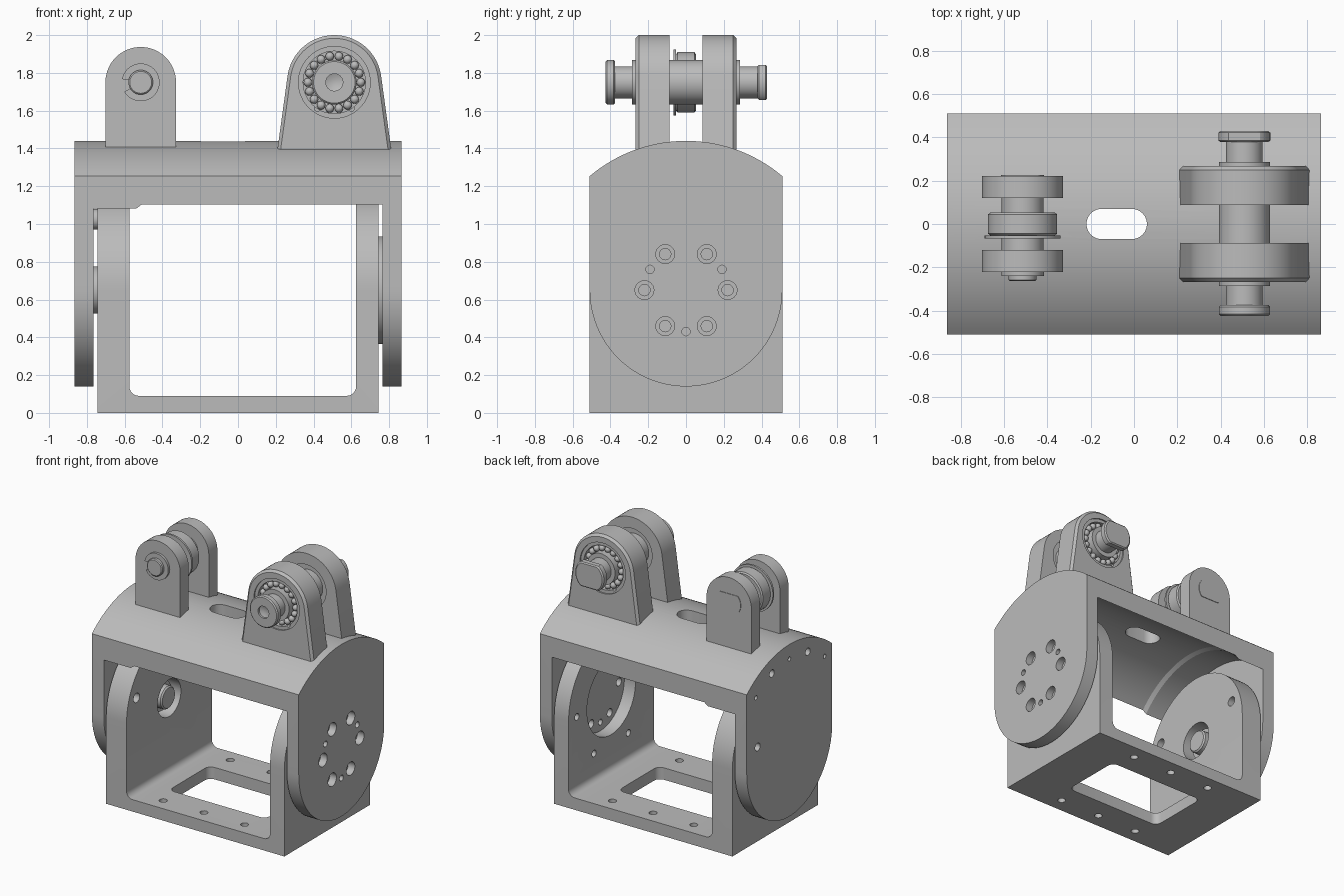
import bpy, bmesh
from math import sin, cos, pi, radians, asin
from mathutils import Matrix

cube = bpy.data.objects.get("Cube")
if cube:
    bpy.data.objects.remove(cube, do_unlink=True)

steel = bpy.data.materials.new("satin grey metal")
steel.use_nodes = True
grey = (0.5, 0.5, 0.5, 1)
steel.diffuse_color = grey
steel.node_tree.nodes["Principled BSDF"].inputs["Base Color"].default_value = grey
parts = []


def place(axis, t, a, b):
    return {"x": (t, a, b), "y": (a, t, b), "z": (a, b, t)}[axis]


def finish(name, bm):
    bmesh.ops.recalc_face_normals(bm, faces=bm.faces)
    mesh = bpy.data.meshes.new(name)
    bm.to_mesh(mesh)
    bm.free()
    mesh.materials.append(steel)
    ob = bpy.data.objects.new(name, mesh)
    bpy.context.collection.objects.link(ob)
    parts.append(ob)
    return ob


def loft(name, axis, rings):
    """Skin a list of (t, outline) rings along an axis and cap both ends."""
    bm = bmesh.new()
    loops = [[bm.verts.new(place(axis, t, a, b)) for a, b in pts] for t, pts in rings]
    n = len(loops[0])
    for low, high in zip(loops, loops[1:]):
        for i in range(n):
            j = (i + 1) % n
            bm.faces.new((low[i], low[j], high[j], high[i]))
    bm.faces.new(loops[0])
    bm.faces.new(loops[-1])
    return finish(name, bm)


def prism(name, axis, pts, lo, hi):
    return loft(name, axis, [(lo, pts), (hi, pts)])


def arc(ca, cb, r, start, end, n):
    angles = [radians(start + (end - start) * i / n) for i in range(n + 1)]
    return [(ca + r * cos(t), cb + r * sin(t)) for t in angles]


def circle(ca, cb, r, n=48):
    return arc(ca, cb, r, 0, 360, n)[:-1]


def turned(name, axis, ca, cb, profile, n=48):
    return loft(name, axis, [(t, circle(ca, cb, r, n)) for t, r in profile])


def rod(name, axis, ca, cb, r, lo, hi, n=48):
    return turned(name, axis, ca, cb, [(lo, r), (hi, r)], n)


def boolean(target, cutters, operation="DIFFERENCE"):
    for c in cutters:
        mod = target.modifiers.new("cut", "BOOLEAN")
        mod.operation, mod.solver, mod.object = operation, "EXACT", c
    bpy.context.view_layer.update()
    graph = bpy.context.evaluated_depsgraph_get()
    result = bpy.data.meshes.new_from_object(target.evaluated_get(graph))
    target.modifiers.clear()
    target.data = result
    for c in cutters:
        parts.remove(c)
        bpy.data.objects.remove(c, do_unlink=True)


def rounded_box(a0, a1, b0, b1, r):
    return (arc(a1 - r, b1 - r, r, 0, 90, 6) + arc(a0 + r, b1 - r, r, 90, 180, 6)
            + arc(a0 + r, b0 + r, r, 180, 270, 6) + arc(a1 - r, b0 + r, r, 270, 360, 6))


HALF, PIVOT, LUG = 0.51, 0.65, 1.75   # half depth, tilt axis height, pin axis height

# Lower U bracket: block trimmed to round-topped arms, then hollowed
lower = prism("lower_bracket", "x",
              [(-HALF, 0), (HALF, 0)] + arc(0, PIVOT, HALF, 0, 180, 48), -0.745, 0.745)
cuts = [prism("cut", "y", rounded_box(-0.575, 0.625, 0.09, 1.6, 0.05), -1, 1),
        prism("cut", "z", rounded_box(-0.41, 0.4, -0.24, 0.24, 0.05), -0.1, 0.3),
        rod("cut", "x", 0, PIVOT, 0.29, 0.5, 0.9, 64),
        rod("cut", "x", 0, PIVOT, 0.14, -0.9, -0.5)]
cuts += [rod("cut", "z", x, y, 0.028, -0.1, 0.2, 24)
         for x in (-0.345, -0.005, 0.335) for y in (-0.4, 0.4)]
for k in range(6):
    y, z = 0.41 * cos(k * pi / 3), PIVOT + 0.41 * sin(k * pi / 3)
    cuts.append(rod("cut", "x", y, z, 0.025, 0.55, 0.7, 20))
cuts += [rod("cut", "x", y, 0.8, 0.036, -0.9, -0.5, 24) for y in (-0.39, 0.39)]
boolean(lower, cuts)

# Upper yoke: domed outline, hollowed by a turned cutter about the tilt axis
edge = radians(90) - asin(HALF / 0.79)
dome = arc(0, PIVOT, 0.79, edge * 180 / pi, 180 - edge * 180 / pi, 32)
upper = prism("upper_yoke", "x", dome + arc(0, PIVOT, HALF, 180, 360, 48), -0.865, 0.865)
cuts = [turned("cut", "x", 0, PIVOT,
               [(-0.765, 0.668), (-0.54, 0.668), (-0.51, 0.682), (0.765, 0.682)], 96),
        prism("cut", "z", arc(-0.01, 0, 0.07, -90, 90, 12) + arc(-0.15, 0, 0.07, 90, 270, 12),
              1.2, 1.6)]
boolean(upper, cuts)

# Pivot hub between the right plate and the lower arm
hub = rod("pivot_hub", "x", 0, PIVOT, 0.285, 0.715, 0.765, 64)


def hub_holes(target, start, end):
    cutters = []
    for k in range(6):
        y, z = 0.22 * cos(k * pi / 3), PIVOT + 0.22 * sin(k * pi / 3)
        cutters.append(turned("cut", "x", y, z, [(start, 0.03), (0.81, 0.03), (0.81, 0.05),
                                                 (end, 0.05)], 24))
    for deg in (30, 150, 270):
        y, z = 0.22 * cos(radians(deg)), PIVOT + 0.22 * sin(radians(deg))
        cutters.append(rod("cut", "x", y, z, 0.022, start, end, 20))
    boolean(target, cutters)


hub_holes(hub, 0.6, 0.95)
hub_holes(upper, 0.7, 0.95)

# Fixing holes on the left plate
boolean(upper, [rod("cut", "x", y, z, r, -0.95, -0.8, 20) for y, z, r in
                ((0.21, 1.3, 0.028), (-0.22, 1.3, 0.028), (0.38, 0.81, 0.03),
                 (0, 1.33, 0.016), (0.4, 1.19, 0.016), (-0.42, 1.19, 0.016))])

# Left pivot pin with clip, and spring pin in the gap
turned("left_pivot_pin", "x", 0, PIVOT, [(-0.77, 0.125), (-0.70, 0.125), (-0.70, 0.085),
                                         (-0.59, 0.085), (-0.58, 0.075)])
turned("left_pivot_clip", "x", 0, PIVOT, [(-0.66, 0.115), (-0.64, 0.115)])
rod("left_stop_pin", "x", 0, 1.025, 0.055, -0.77, -0.74, 24)

# Big lugs with ball bearings
BX = 0.51


def big_outline(shrink):
    return ([(BX - 0.308 + shrink, 1.345), (BX + 0.308 - shrink, 1.345)]
            + arc(BX, LUG, 0.25 - shrink, 8, 172, 32))


for side, s in (("front", -1), ("back", 1)):
    lug = loft(side + "_big_lug", "y", [(s * 0.087, big_outline(0)), (s * 0.25, big_outline(0)),
                                       (s * 0.267, big_outline(0.017))])
    cuts = [turned("cut", "y", BX, LUG, [(s * 0.215, 0.165), (s * 0.257, 0.165),
                                         (s * 0.257, 0.19), (s * 0.3, 0.19)]),
            rod("cut", "y", BX, LUG, 0.165, s * 0.05, s * 0.115)]
    cuts += [rod("cut", "y", BX + dx, 1.612, 0.015, s * 0.23, s * 0.3, 16) for dx in (-0.09, 0.09)]
    boolean(lug, cuts)
    bm = bmesh.new()
    for k in range(18):
        a = 2 * pi * k / 18
        spot = Matrix.Translation((BX + 0.14 * cos(a), s * 0.238, LUG + 0.14 * sin(a)))
        bmesh.ops.create_uvsphere(bm, u_segments=14, v_segments=8, radius=0.023, matrix=spot)
    finish(side + "_bearing_balls", bm)

# Main shaft with countersunk front head and flat-sided back head
turned("main_shaft", "y", BX, LUG,
       [(-0.40, 0.02), (-0.41, 0.045), (-0.425, 0.045), (-0.425, 0.11), (-0.417, 0.118),
        (-0.383, 0.118), (-0.375, 0.11), (-0.375, 0.085), (-0.287, 0.085), (-0.287, 0.118),
        (0.287, 0.118), (0.287, 0.085), (0.39, 0.085)])


def flat_round(cx, r, limit):
    return [(cx + a, LUG + max(-limit, min(limit, b))) for a, b in circle(0, 0, r)]


loft("shaft_back_head", "y", [(0.378, flat_round(BX, 0.11, 0.085)),
                              (0.386, flat_round(BX, 0.12, 0.093)),
                              (0.422, flat_round(BX, 0.12, 0.093)),
                              (0.43, flat_round(BX, 0.11, 0.085))])

# Small lugs, pin and roller
SX = -0.515
small = [(SX - 0.187, 1.345), (SX + 0.187, 1.345)] + arc(SX, LUG, 0.187, 0, 180, 32)
for side, s in (("front", -1), ("back", 1)):
    prism(side + "_small_lug", "y", small, s * 0.12, s * 0.222)
turned("small_roller", "y", SX, LUG,
       [(-0.13, 0.097), (-0.067, 0.097), (-0.067, 0.175), (-0.052, 0.175), (-0.052, 0.15),
        (-0.044, 0.16), (0.044, 0.16), (0.052, 0.15), (0.052, 0.097), (0.13, 0.097)])
turned("small_pin", "y", SX, LUG, [(-0.2, 0.065), (-0.258, 0.065), (-0.264, 0.058)])
prism("small_pin_clip", "y", arc(SX, LUG, 0.1, -150, 170, 36) + arc(SX, LUG, 0.06, 170, -150, 36),
      -0.24, -0.222)
prism("small_pin_back_end", "y", flat_round(SX, 0.1, 0.065), 0.218, 0.226)

# Smooth the curved walls, keep edges crisp
bpy.ops.object.select_all(action="DESELECT")
for ob in parts:
    ob.select_set(True)
bpy.context.view_layer.objects.active = parts[0]
bpy.ops.object.shade_smooth_by_angle(angle=radians(25))
